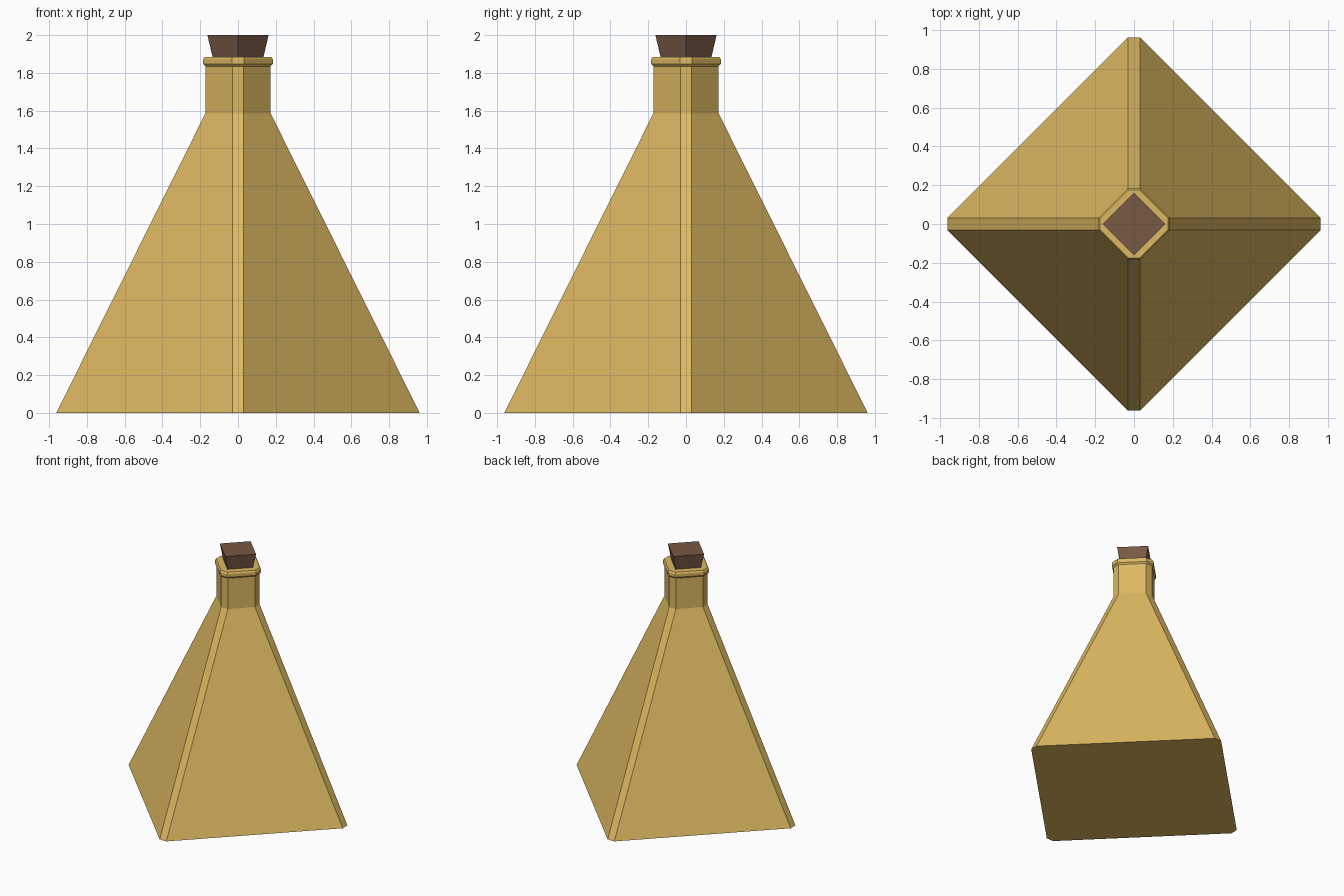
import bpy, bmesh

if "Cube" in bpy.data.objects:
    bpy.data.objects.remove(bpy.data.objects["Cube"])


def material(name, color):
    m = bpy.data.materials.new(name)
    m.diffuse_color = color
    m.use_nodes = True
    m.node_tree.nodes["Principled BSDF"].inputs["Base Color"].default_value = m.diffuse_color
    return m


def ring(r, c):
    """Diamond outline with corner radius r and chamfer half-width c."""
    pts = []
    for ux, uy in ((1, 0), (0, 1), (-1, 0), (0, -1)):
        for s in ((-c, c) if c else (0,)):
            pts.append((ux * r - uy * s, uy * r + ux * s))
    return pts


def loft(name, sections, mat):
    """Skin a stack of (z, r, c) diamond sections and cap both ends."""
    bm = bmesh.new()
    rings = [[bm.verts.new((x, y, z)) for x, y in ring(r, c)]
             for z, r, c in sections]
    for a, b in zip(rings, rings[1:]):
        n = len(a)
        for i in range(n):
            j = (i + 1) % n
            bm.faces.new((a[i], a[j], b[j], b[i]))
    bm.faces.new(rings[0][::-1])
    bm.faces.new(rings[-1])
    bmesh.ops.recalc_face_normals(bm, faces=bm.faces)
    me = bpy.data.meshes.new(name)
    bm.to_mesh(me)
    bm.free()
    me.materials.append(mat)
    ob = bpy.data.objects.new(name, me)
    bpy.context.collection.objects.link(ob)
    return ob


gold = material("amber_glass", (0.72, 0.48, 0.12, 1))
brown = material("cork", (0.19, 0.1, 0.06, 1))

# Pyramid body, straight neck and bevelled lip
loft("bottle", [
    (0.0, 0.962, 0.03),
    (1.585, 0.173, 0.03),
    (1.835, 0.173, 0.03),
    (1.847, 0.184, 0.032),
    (1.873, 0.184, 0.032),
    (1.885, 0.176, 0.03),
], gold)

# Tapered square stopper
loft("stopper", [(1.83, 0.122, 0), (2.0, 0.162, 0)], brown)
